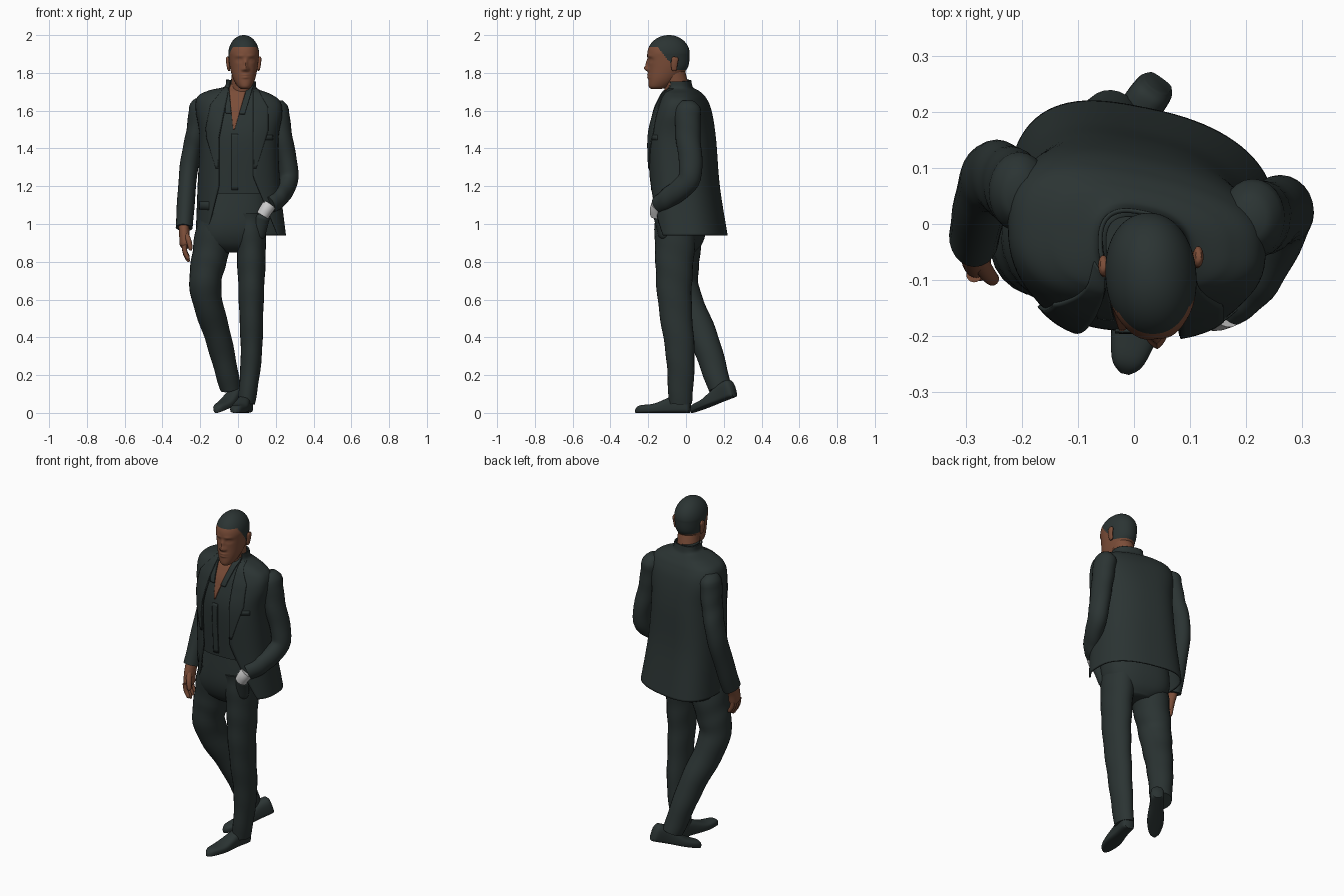
import bpy, bmesh, math
from mathutils import Vector, Matrix

if "Cube" in bpy.data.objects:
    bpy.data.objects.remove(bpy.data.objects["Cube"])


def material(name, color):
    mat = bpy.data.materials.new(name)
    mat.use_nodes = True
    mat.diffuse_color = (*color, 1)
    mat.node_tree.nodes["Principled BSDF"].inputs["Base Color"].default_value = (*color, 1)
    return mat


CLOTH = material("dark cloth", (.024, .034, .033))
SKIN = material("brown skin", (.2, .075, .04))
SILVER = material("watch silver", (.6, .6, .6))


def clamp(value):
    return min(max(value, 0), 1)


def power(base, exponent):
    return math.copysign(abs(base) ** exponent, base)


def circle(count):
    return [math.tau * k / count for k in range(count)]


def smooth_rows(rows, steps):
    """Catmull-Rom interpolation of rows of numbers."""
    out = []
    last = len(rows) - 1
    for i in range(last):
        before, start, end, after = (rows[min(max(i + k, 0), last)] for k in (-1, 0, 1, 2))
        for step in range(steps):
            t = step / steps
            out.append([q + t / 2 * (r - p + t * (2 * p - 5 * q + 4 * r - s + t * (3 * (q - r) + s - p)))
                        for p, q, r, s in zip(before, start, end, after)])
    return out + [list(rows[last])]


def loft(name, rings, materials, closed=True, thickness=0, rule=None, matrix=Matrix()):
    """Skin a list of point rings; closed rings get end caps."""
    bm = bmesh.new()
    verts = [[bm.verts.new(point) for point in ring] for ring in rings]
    count = len(rings[0])
    for lower, upper in zip(verts, verts[1:]):
        for i in range(count if closed else count - 1):
            j = (i + 1) % count
            bm.faces.new((lower[i], lower[j], upper[j], upper[i]))
    if closed:
        bm.faces.new(verts[0])
        bm.faces.new(verts[-1])
    bmesh.ops.recalc_face_normals(bm, faces=bm.faces)
    if rule:
        for face in bm.faces:
            face.material_index = rule(face.calc_center_median())
    bm.transform(matrix)
    mesh = bpy.data.meshes.new(name)
    bm.to_mesh(mesh)
    bm.free()
    for mat in materials:
        mesh.materials.append(mat)
    ob = bpy.data.objects.new(name, mesh)
    bpy.context.collection.objects.link(ob)
    if thickness:
        solid = ob.modifiers.new("thickness", 'SOLIDIFY')
        solid.thickness, solid.offset = thickness, 0
    bpy.ops.object.select_all(action='DESELECT')
    ob.select_set(True)
    bpy.context.view_layer.objects.active = ob
    bpy.ops.object.shade_smooth_by_angle(angle=math.radians(55))


def tube(name, points, mat, start, end, depth=1, ripple=0, round_start=False, round_end=False):
    """Tapering oval tube along a smooth path, with optional rounded ends and cloth ripples."""
    path = [Vector(p) for p in smooth_rows(points, 8)]
    last = len(path) - 1
    rings = []
    for i, center in enumerate(path):
        tangent = (path[min(i + 1, last)] - path[max(i - 1, 0)]).normalized()
        across = (Vector((1, 0, 0)) - tangent * tangent.x).normalized()
        deep = tangent.cross(across) * depth
        radius = start + (end - start) * i / last
        if round_start:
            radius *= min(1, .5 + .2 * i)
        if round_end:
            radius *= min(1, .5 + .2 * (last - i))
        rings.append([center + (across * math.cos(a) + deep * math.sin(a))
                      * radius * (1 + ripple * math.sin(i * 1.3 + 2 * math.sin(a))) for a in circle(24)])
    loft(name, rings, [mat])


# Body sections: height, x from and to, y from and to
BODY = smooth_rows([(.94, -.22, .25, -.17, .205), (1.2, -.21, .22, -.19, .165), (1.45, -.2, .21, -.2, .145),
                    (1.59, -.22, .23, -.17, .12), (1.66, -.21, .22, -.14, .09), (1.695, -.15, .17, -.12, .06),
                    (1.72, -.07, .1, -.1, .03), (1.76, -.06, .09, -.1, .02)], 14)
SQUARE = 2.6


def section(row, angle, grow=0):
    """Point on a squarish section, with a turned back and sloping shoulders."""
    z, left, right, front, back = row
    middle = (left + right) / 2
    x = middle + ((right - left) / 2 + grow) * power(math.cos(angle), 2 / SQUARE)
    y = (front + back) / 2 + ((back - front) / 2 + grow) * power(math.sin(angle), 2 / SQUARE)
    turn = .1 + .1 * math.sin(angle)
    return x, y - turn * (x - middle), z - .06 * x * clamp((z - 1.3) / .3)


def front_angle(row, x):
    """Section angle at which the front has the given x."""
    offset = (2 * x - row[1] - row[2]) / (row[2] - row[1])
    return -math.acos(power(max(-1, min(1, offset)), SQUARE / 2))


def opening(z):
    """Both front edges of the jacket, spreading towards the hem."""
    return (-.1 - .25 * max(0, 1.2 - z) + .2 * max(0, z - 1.45),
            .08 + .42 * max(0, 1.25 - z))


def neckline(z):
    """Both edges of the bare neck opening."""
    middle, half = .1 * (z - 1.48) - .025, .2 * (z - 1.48)
    return middle - half, middle + half


# Jacket shell, open at the front
rings = []
for row in BODY:
    right_edge, left_edge = opening(row[0])
    first, final = front_angle(row, left_edge), math.tau + front_angle(row, right_edge)
    rings.append([section(row, first + (final - first) * k / 64) for k in range(65)])
loft("jacket", rings, [CLOTH], closed=False, thickness=.008)

# Shirt
loft("shirt", [[section(row, a, -.01) for a in circle(96)] for row in BODY if row[0] > 1.15], [CLOTH])


def strip(name, top, bottom, span, lift, mat=CLOTH):
    """Plate lying on the front of the body; span gives its x range at a height."""
    grid = []
    for row in BODY:
        if bottom <= row[0] <= top:
            a, b = span(row[0])
            grid.append([section(row, front_angle(row, a + (b - a) * k / 8), lift) for k in range(9)])
    loft(name, grid, [mat], closed=False, thickness=.007)


def lapel(z, index, sign):
    edge = opening(z)[index]
    return edge, edge + sign * .075 * min(1, 8 * (1.75 - z), 4 * (z - 1.25))


def collar(z, index, sign):
    edge = neckline(z)[index]
    return edge, edge + sign * .03


# Lapels, shirt collar, bare chest, placket and pockets
for index, (side, sign) in enumerate((("right", -1), ("left", 1))):
    strip(side + "_lapel", 1.72, 1.28, lambda z: lapel(z, index, sign), .006)
    strip(side + "_shirt_collar", 1.74, 1.58, lambda z: collar(z, index, sign), -.002)
strip("bare_chest", 1.74, 1.49, neckline, -.007, SKIN)
strip("shirt_placket", 1.48, 1.17, lambda z: (-.035, 0), -.008)
strip("pocket_flap", 1.13, 1.06, lambda z: (-.2, -.15), .003)
strip("breast_pocket", 1.48, 1.44, lambda z: (.12, .18), .003)

# Trousers
HIPS = smooth_rows([(1.2, -.16, .15, -.15, .09), (1, -.21, .155, -.165, .1),
                    (.9, -.2, .12, -.14, .08), (.85, -.1, .05, -.09, .04)], 6)
loft("trouser_hips", [[section(row, a) for a in circle(48)] for row in HIPS], [CLOTH])
tube("left_trouser_leg", [(.06, -.05, 1.05), (.07, -.06, .85), (.07, -.06, .6), (.07, -.03, .3), (.045, -.03, .05)],
     CLOTH, .088, .045, 1.35, ripple=.02)
tube("right_trouser_leg", [(-.1, -.03, 1.05), (-.145, -.03, .85), (-.172, -.02, .65), (-.1, .1, .38), (-.04, .18, .13)],
     CLOTH, .11, .055, 1.1, ripple=.02)

# Sleeves
tube("right_sleeve", [(-.2, .05, 1.66), (-.22, .07, 1.5), (-.26, .08, 1.3), (-.285, -.02, .98)],
     CLOTH, .056, .045, 1.3, ripple=.02, round_start=True)
tube("left_sleeve", [(.205, .01, 1.65), (.23, .01, 1.48), (.27, .02, 1.25), (.22, -.09, 1.14), (.165, -.145, 1.1)],
     CLOTH, .06, .04, 1.2, ripple=.02, round_start=True)

# Watch on the left wrist, with the hand in the pocket
tube("watch", [(.165, -.148, 1.1), (.148, -.155, 1.075), (.13, -.155, 1.045)], SILVER, .037, .034)
tube("pocket_bulge", [(.135, -.145, 1.05), (.12, -.13, 1), (.1, -.11, .92)], CLOTH, .038, .04, .8,
     round_start=True, round_end=True)

# Right hand
tube("right_palm", [(-.287, -.02, 1), (-.284, -.045, .94), (-.28, -.06, .87)], SKIN, .028, .027, 1.5, round_end=True)
for i, finger in enumerate(("index", "middle", "ring", "little")):
    y = .02 * i - .09
    length = .09 - .01 * abs(i - 1)
    tube("right_" + finger + "_finger", [(-.285, y, .89), (-.28, y, .89 - length / 2), (-.26, y, .89 - length)],
         SKIN, .014, .01, round_end=True)
tube("right_thumb", [(-.28, -.06, .95), (-.26, -.09, .91), (-.25, -.1, .86)], SKIN, .017, .011, round_end=True)

# Shoes: distance from the heel, half width, height
SHOE = smooth_rows([(0, .025, .08), (.02, .036, .1), (.09, .037, .09), (.19, .045, .05),
                    (.27, .03, .04), (.295, .008, .02)], 6)


def shoe(name, heel, turn, pitch):
    rings = []
    for along, width, height in SHOE:
        ring = []
        for a in circle(32):
            lift = power(math.sin(a), .75 if math.sin(a) > 0 else .35)
            ring.append((width * power(math.cos(a), .8), -along, height / 2 * (1 + lift)))
        rings.append(ring)
    loft(name, rings, [CLOTH], matrix=Matrix.Translation(heel) @ Matrix.Rotation(math.radians(turn), 4, 'Z')
         @ Matrix.Rotation(math.radians(pitch), 4, 'X'))


shoe("left_shoe", (.05, .02, 0), -13, 0)
shoe("right_shoe", (.05, .26, .085), -36, 17)

# Neck
tube("neck", [(.01, -.035, 1.62), (.018, -.045, 1.7), (.03, -.075, 1.83)], SKIN, .064, .058, 1.08)

# Head up to the temples: height, half width, front, back; a dome closes it above
HEAD = smooth_rows([(1.715, .02, -.095, -.04), (1.73, .038, -.108, 0), (1.77, .058, -.11, .05),
                    (1.83, .073, -.11, .1), (1.9, .081, -.115, .11)], 14)
_, wide, front, back = HEAD[-1]
for k in range(1, 20):
    rise = math.pi / 2 * k / 20
    HEAD.append([1.9 + .1 * math.sin(rise)] + [size * math.cos(rise) for size in (wide, front, back)])

# Face forms on both halves: x, z, spread across, spread up, push forward
FACE = {"nose tip": (0, 1.823, .014, .014, .022), "nose bridge": (0, 1.85, .01, .02, .012),
        "upper lip": (0, 1.79, .02, .006, .006), "lower lip": (0, 1.776, .018, .006, .006),
        "eye socket": (.033, 1.868, .016, .01, -.008), "eyelid": (.033, 1.867, .01, .006, .005),
        "brow": (.03, 1.89, .025, .008, .004), "nostril": (.014, 1.817, .007, .007, .007)}
rings = []
for z, width, front, back in HEAD:
    ring = []
    for a in circle(96):
        x = width * power(math.cos(a), .95)
        y = (front + back) / 2 + (back - front) / 2 * power(math.sin(a), .95)
        if math.sin(a) < 0:
            for fx, fz, across, up, push in FACE.values():
                y -= push * math.exp(-((abs(x) - fx) / across) ** 2 - ((z - fz) / up) ** 2)
        ring.append((x, y, z))
    rings.append(ring)


def hairline(center):
    """Hair falls from the forehead, past the temples, to the nape."""
    return int(center.z > 1.935 - .12 * clamp((center.y + .065) / .095))


loft("head", rings, [SKIN, CLOTH], rule=hairline,
     matrix=Matrix.Translation((.03, -.09, 0)) @ Matrix.Rotation(math.radians(5), 4, 'Z'))

# Ears
for side, sign in (("left", 1), ("right", -1)):
    x, y = .03 + sign * .077, sign * .008 - .07
    tube(side + "_ear", [(x, y, 1.81), (x + sign * .006, y, 1.845), (x + sign * .008, y + .006, 1.885)],
         SKIN, .007, .01, 2, round_start=True, round_end=True)
